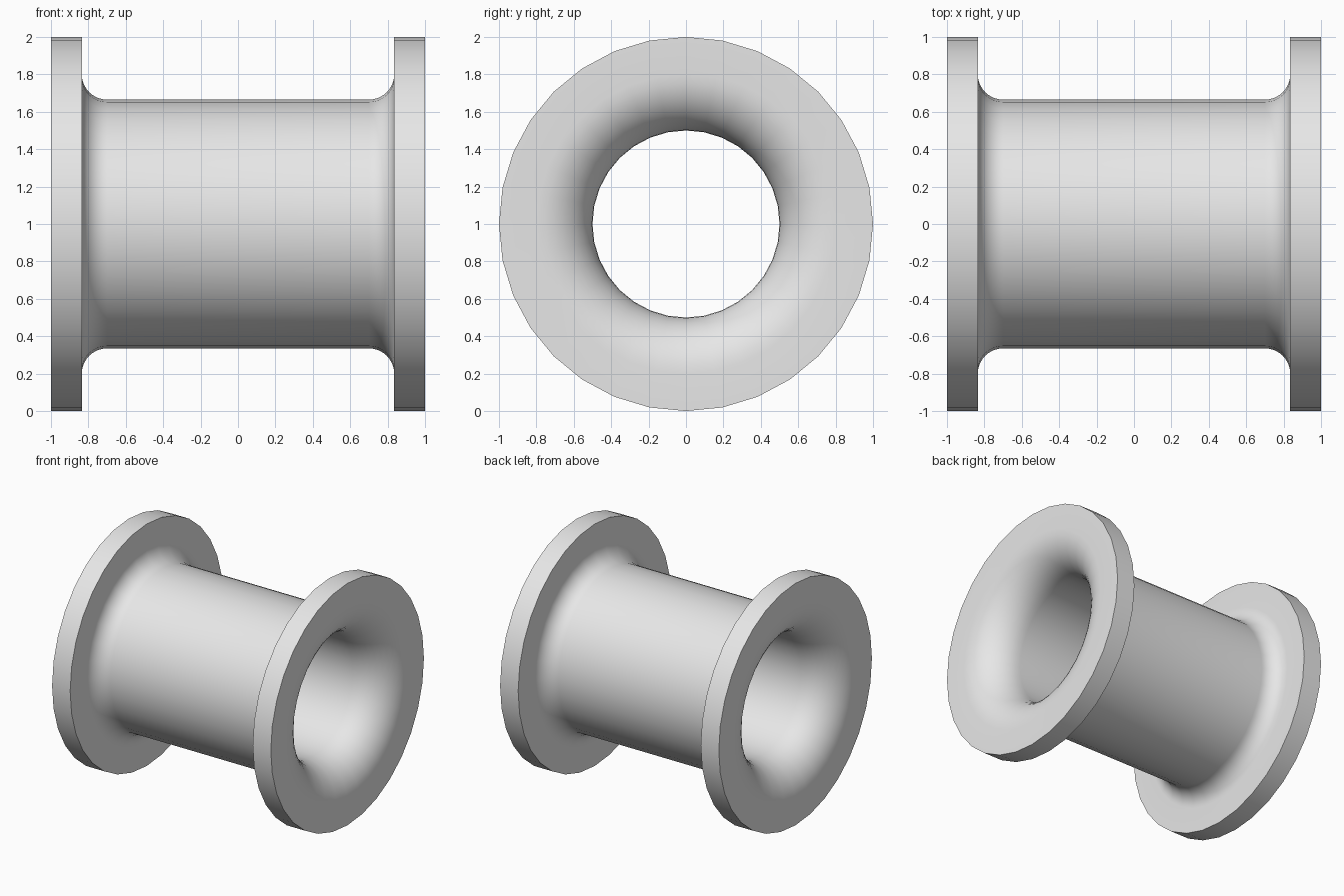
import bpy, bmesh, math

if "Cube" in bpy.data.objects:
    bpy.data.objects.remove(bpy.data.objects["Cube"])

SIDES = 32          # facets around the axis
ARC = 10            # steps per flare
WALL = 0.165        # wall and flange thickness
CX, CR = 0.70, 0.80 # centre of the flare arc (x, radius)


def flare(radius):
    """Right-hand quarter arc from the tube out to the flange, as (x, r)."""
    return [(CX + radius * math.sin(a), CR - radius * math.cos(a))
            for a in (math.pi / 2 * i / ARC for i in range(ARC + 1))]


def mirrored(points):
    """Left half (reversed and flipped in x) followed by the right half."""
    return [(-x, r) for x, r in reversed(points)] + points


# Closed wall section: outer skin left to right, then bore right to left
outer = mirrored(flare(0.30 - WALL) + [(1 - WALL, 1.0)])
inner = mirrored(flare(0.30) + [(1.0, 1.0)])
profile = outer + inner[::-1]

# Revolve the section around the x axis
bm = bmesh.new()
rings = []
for s in range(SIDES):
    a = 2 * math.pi * s / SIDES
    rings.append([bm.verts.new((x, r * math.sin(a), 1 + r * math.cos(a)))
                  for x, r in profile])
n = len(profile)
for s in range(SIDES):
    p, q = rings[s], rings[(s + 1) % SIDES]
    for i in range(n):
        j = (i + 1) % n
        bm.faces.new((p[i], p[j], q[j], q[i]))
bmesh.ops.recalc_face_normals(bm, faces=bm.faces)

mesh = bpy.data.meshes.new("flanged_tube")
bm.to_mesh(mesh)
bm.free()
tube = bpy.data.objects.new("flanged_tube", mesh)
bpy.context.collection.objects.link(tube)

# Single light grey colour
grey = bpy.data.materials.new("light_grey")
grey.diffuse_color = (0.8, 0.8, 0.8, 1)
grey.use_nodes = True
grey.node_tree.nodes["Principled BSDF"].inputs["Base Color"].default_value = grey.diffuse_color
mesh.materials.append(grey)

# Smooth surfaces with crisp flange rims
bpy.context.view_layer.objects.active = tube
tube.select_set(True)
bpy.ops.object.shade_smooth_by_angle(angle=math.radians(30))
